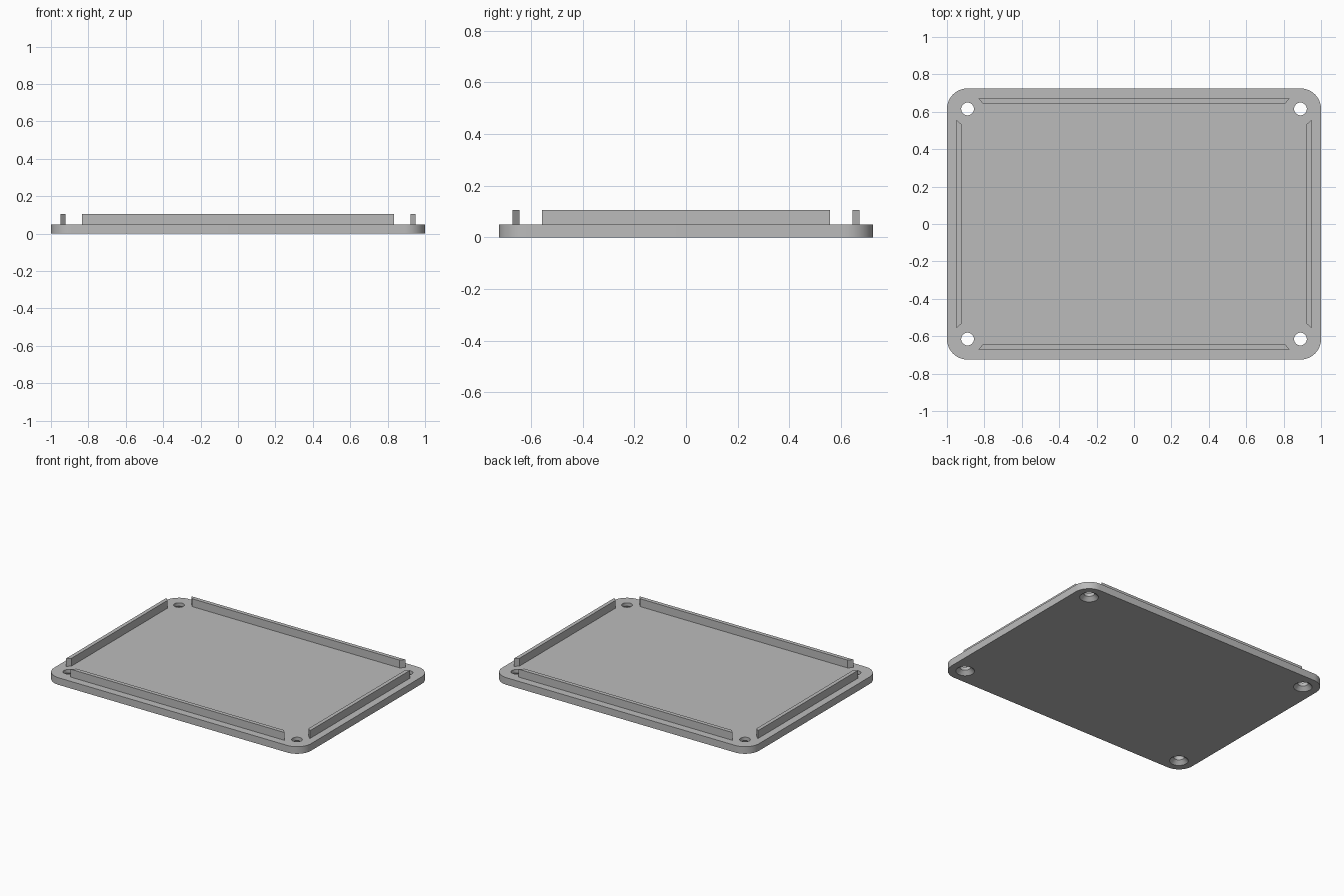
import bpy
import bmesh
import math

cube = bpy.data.objects.get("Cube")
if cube:
    bpy.data.objects.remove(cube)

HALF_X, HALF_Y = 1.0, 0.725
CORNER = 0.11
PLATE_TOP, RIM_TOP = 0.05, 0.105
HOLE_R, SINK_R = 0.034, 0.06

grey = bpy.data.materials.new("plain grey")
grey.use_nodes = True
colour = (0.5, 0.5, 0.5, 1)
grey.diffuse_color = colour
grey.node_tree.nodes["Principled BSDF"].inputs["Base Color"].default_value = colour


def make_object(name, bm):
    bmesh.ops.recalc_face_normals(bm, faces=bm.faces)
    mesh = bpy.data.meshes.new(name)
    bm.to_mesh(mesh)
    bm.free()
    mesh.materials.append(grey)
    obj = bpy.data.objects.new(name, mesh)
    bpy.context.collection.objects.link(obj)
    return obj


def prism(name, outline, bottom, top):
    bm = bmesh.new()
    face = bm.faces.new([bm.verts.new((x, y, bottom)) for x, y in outline])
    side = bmesh.ops.extrude_face_region(bm, geom=[face], use_keep_orig=True)
    verts = [v for v in side["geom"] if isinstance(v, bmesh.types.BMVert)]
    bmesh.ops.translate(bm, vec=(0, 0, top - bottom), verts=verts)
    return make_object(name, bm)


# Base plate with rounded corners
outline = []
corners = [(1, 1), (-1, 1), (-1, -1), (1, -1)]
steps = 12
for quarter, (sx, sy) in enumerate(corners):
    for i in range(steps + 1):
        a = math.pi / 2 * (quarter + i / steps)
        outline.append((sx * (HALF_X - CORNER) + CORNER * math.cos(a),
                        sy * (HALF_Y - CORNER) + CORNER * math.sin(a)))
plate = prism("base_plate", outline, 0, PLATE_TOP)

# Cutter for the four screw holes, countersunk from below
bm = bmesh.new()
segments = 32
sink_depth = SINK_R - HOLE_R
lathe = [(SINK_R, -0.02), (SINK_R, 0), (HOLE_R, sink_depth), (HOLE_R, PLATE_TOP + 0.02)]
for sx, sy in corners:
    cx, cy = sx * (HALF_X - CORNER), sy * (HALF_Y - CORNER)
    rings = []
    for r, z in lathe:
        angles = [math.tau * i / segments for i in range(segments)]
        rings.append([bm.verts.new((cx + r * math.cos(a), cy + r * math.sin(a), z))
                      for a in angles])
    for low, high in zip(rings, rings[1:]):
        for i in range(segments):
            j = (i + 1) % segments
            bm.faces.new((low[i], low[j], high[j], high[i]))
    bm.faces.new(rings[0][::-1])
    bm.faces.new(rings[-1])
cutter = make_object("hole_cutter", bm)
cutter.hide_render = True

cut = plate.modifiers.new("screw_holes", 'BOOLEAN')
cut.operation = 'DIFFERENCE'
cut.solver = 'EXACT'
cut.object = cutter
bpy.ops.object.select_all(action='DESELECT')
plate.select_set(True)
bpy.context.view_layer.objects.active = plate
bpy.ops.object.modifier_apply(modifier=cut.name)
bpy.data.objects.remove(cutter)
bpy.ops.object.shade_smooth_by_angle(angle=math.radians(30))


# Locating ridges with mitred ends, one along each edge
def ridge(name, half_len, outer, inner, sign, along_x):
    miter = 0.025
    points = [(-half_len, outer), (half_len, outer),
              (half_len - miter, inner), (miter - half_len, inner)]
    if along_x:
        points = [(u, sign * v) for u, v in points]
    else:
        points = [(sign * v, u) for u, v in points]
    return prism(name, points, PLATE_TOP, RIM_TOP)


for sign, end, side in ((-1, "front", "right"), (1, "back", "left")):
    ridge(end + "_ridge", 0.833, 0.672, 0.644, sign, True)
    ridge(side + "_ridge", 0.558, 0.95, 0.923, sign, False)
